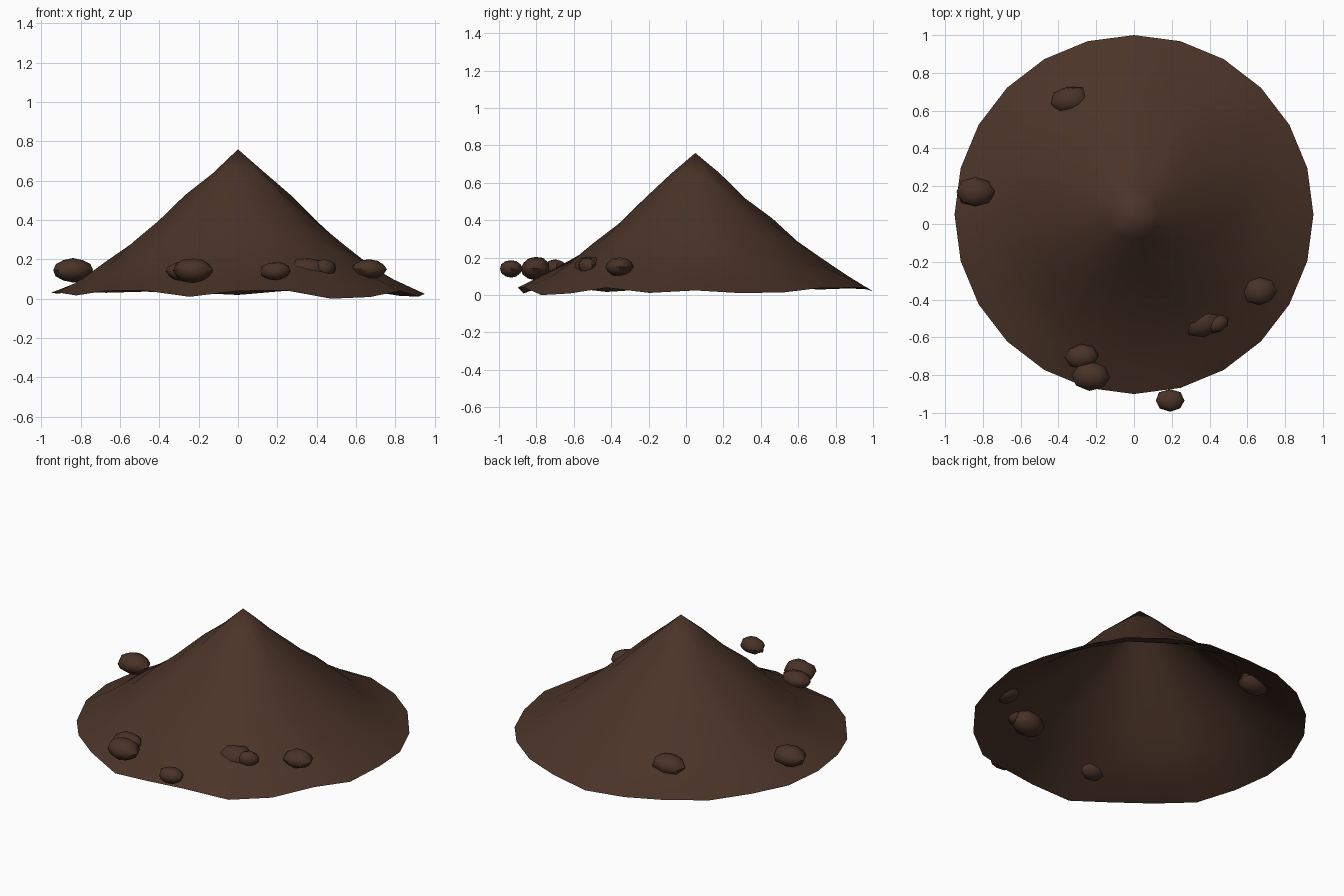
import bpy, bmesh, math, random
from mathutils import Vector, Matrix

if "Cube" in bpy.data.objects:
    bpy.data.objects.remove(bpy.data.objects["Cube"])

random.seed(4)


def material(name, colour):
    m = bpy.data.materials.new(name)
    m.diffuse_color = (*colour, 1)
    m.use_nodes = True
    m.node_tree.nodes["Principled BSDF"].inputs["Base Color"].default_value = m.diffuse_color
    return m


SOIL = material("dark soil", (0.069, 0.034, 0.021))
CLOD = material("soil clod", (0.066, 0.032, 0.020))


def finish(bm, name, mat, angle):
    mesh = bpy.data.meshes.new(name)
    bm.to_mesh(mesh)
    bm.free()
    mesh.materials.append(mat)
    ob = bpy.data.objects.new(name, mesh)
    bpy.context.collection.objects.link(ob)
    bpy.ops.object.select_all(action='DESELECT')
    ob.select_set(True)
    bpy.context.view_layer.objects.active = ob
    bpy.ops.object.shade_smooth_by_angle(angle=math.radians(angle))
    return ob


# Mound: open uneven cone, rings of (radius, height, roughness)
SIDES, CY = 24, 0.05
PROFILE = [(0.13, 0.643, 0.010), (0.27, 0.515, 0.014), (0.41, 0.395, 0.016),
           (0.545, 0.28, 0.016), (0.68, 0.178, 0.016), (0.815, 0.092, 0.016),
           (0.95, 0.025, 0.018)]
bm = bmesh.new()
apex = bm.verts.new((0, CY, 0.76))
rings = []
for r, z, rough in PROFILE:
    ring = []
    for i in range(SIDES):
        a = math.tau * i / SIDES
        ring.append(bm.verts.new((r * math.cos(a), CY + r * math.sin(a),
                                  z + random.uniform(-rough, rough))))
    rings.append(ring)
rings[-1][18].co.z = 0.04
rings[-1][20].co.z = 0.0
for i in range(SIDES):
    j = (i + 1) % SIDES
    bm.faces.new((apex, rings[0][i], rings[0][j]))
    for a, b in zip(rings, rings[1:]):
        bm.faces.new((a[i], b[i], b[j], a[j]))
finish(bm, "soil_mound", SOIL, 40)

# Clods: squashed faceted lumps, (centre, radii, turn in degrees)
CLODS = [
    ((-0.34, 0.655, 0.14), (0.105, 0.075, 0.06), 10),
    ((-0.84, 0.17, 0.145), (0.10, 0.08, 0.06), 0),
    ((0.665, -0.355, 0.15), (0.09, 0.075, 0.05), 0),
    ((0.44, -0.53, 0.155), (0.065, 0.045, 0.045), 25),
    ((0.355, -0.52, 0.14), (0.115, 0.085, 0.068), 10),
    ((-0.275, -0.70, 0.14), (0.09, 0.066, 0.05), 5),
    ((-0.23, -0.805, 0.143), (0.10, 0.077, 0.062), -5),
    ((0.19, -0.935, 0.14), (0.078, 0.06, 0.047), 0),
]
for n, (centre, radii, turn) in enumerate(CLODS):
    bm = bmesh.new()
    bmesh.ops.create_uvsphere(bm, u_segments=8, v_segments=6, radius=1)
    for v in bm.verts:
        v.co *= random.uniform(0.95, 1.05)
    mat = (Matrix.Translation(Vector(centre))
           @ Matrix.Rotation(math.radians(turn), 4, 'Z')
           @ Matrix.Diagonal((*radii, 1)))
    bmesh.ops.transform(bm, matrix=mat, verts=bm.verts)
    finish(bm, f"soil_clod_{n + 1}", CLOD, 45)
